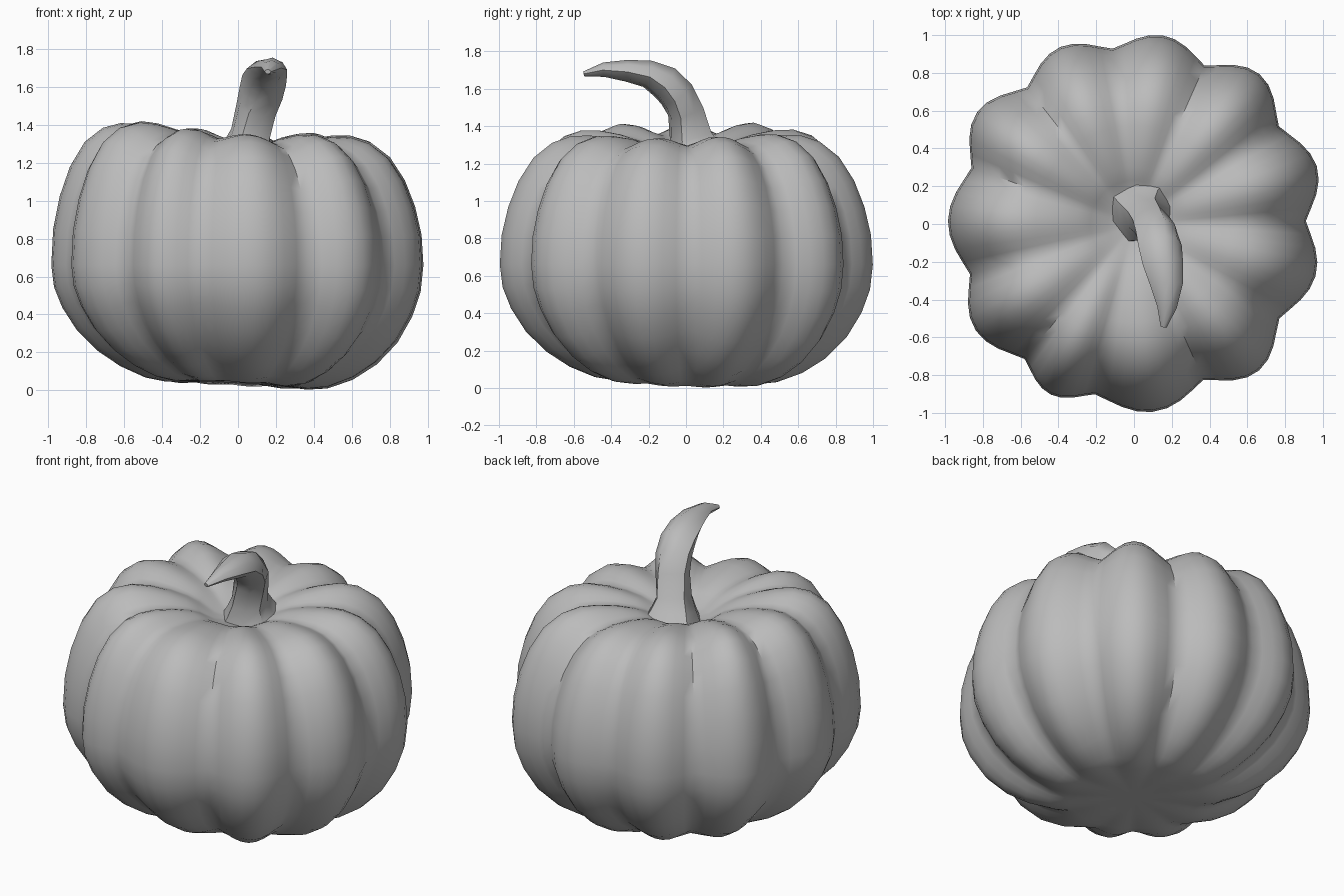
import bpy, bmesh, math
from mathutils import Vector

if "Cube" in bpy.data.objects:
    bpy.data.objects.remove(bpy.data.objects["Cube"])

grey = bpy.data.materials.new("plain grey")
grey.diffuse_color = (0.5, 0.5, 0.5, 1)
grey.use_nodes = True
grey.node_tree.nodes["Principled BSDF"].inputs["Base Color"].default_value = grey.diffuse_color


def loft(name, rings, start, end):
    """Skin closed rings of points and close both ends with a fan."""
    bm = bmesh.new()
    loops = [[bm.verts.new(p) for p in ring] for ring in rings]
    n = len(loops[0])
    for a, b in zip(loops, loops[1:]):
        for i in range(n):
            j = (i + 1) % n
            bm.faces.new((a[i], a[j], b[j], b[i]))
    for loop, tip in ((loops[0], start), (loops[-1], end)):
        v = bm.verts.new(tip)
        for i in range(n):
            bm.faces.new((loop[i], loop[(i + 1) % n], v))
    bmesh.ops.recalc_face_normals(bm, faces=bm.faces)
    mesh = bpy.data.meshes.new(name)
    bm.to_mesh(mesh)
    bm.free()
    mesh.materials.append(grey)
    obj = bpy.data.objects.new(name, mesh)
    bpy.context.collection.objects.link(obj)
    bpy.context.view_layer.objects.active = obj
    obj.select_set(True)
    bpy.ops.object.shade_smooth_by_angle(angle=math.radians(50))
    obj.select_set(False)
    return obj


# Pumpkin body: uneven lobes between grooves (angle, radius)
grooves = [(1, 0.91), (34, 0.925), (66, 0.918), (97, 0.935), (128, 0.918), (161, 0.91),
           (197, 0.908), (231, 0.92), (257, 0.925), (294, 0.903), (327, 0.918), (361, 0.91)]
peaks = [1.015, 1.035, 1.01, 1.015, 1.02, 0.985, 1.01, 1.005, 1.0, 1.02, 1.0]
SEGS = 8
columns = []  # (angle, radius offset from the full outline)
for peak, (a, ra), (b, rb) in zip(peaks, grooves, grooves[1:]):
    for s in range(SEGS):
        t = s / SEGS
        bump = math.sin(math.pi * t) ** 1.3  # round crest, soft groove
        base = ra + (rb - ra) * t
        columns.append((math.radians(a + (b - a) * t), base + (peak - base) * bump - 1))

# Outline: radius, height, groove strength
outline = [(0.2, 0.036, 0), (0.38, 0.024, 0.08), (0.49, 0.038, 0.3), (0.625, 0.09, 0.6),
           (0.75, 0.17, 0.82), (0.86, 0.28, 0.95), (0.94, 0.41, 1), (0.985, 0.53, 1),
           (1.0, 0.66, 1), (0.99, 0.82, 1), (0.955, 0.97, 1), (0.9, 1.11, 1),
           (0.82, 1.235, 1), (0.72, 1.315, 0.9), (0.62, 1.35, 0.7), (0.52, 1.354, 0.5),
           (0.4, 1.34, 0.3), (0.3, 1.315, 0.16), (0.23, 1.285, 0.06), (0.14, 1.23, 0)]


def lean(x, y, z):
    """Uneven height: left side higher, front underside slightly tucked up."""
    top = max(0, z - 0.66) / 0.68
    low = max(0, 0.66 - z) / 0.66
    dz = top * (-0.07 * x + 0.07 * x * x) + low * (-0.055 * x + 0.05 * max(0, -y))
    return Vector((x, y, z + dz))


rings = []
for i, (r, z, strength) in enumerate(outline):
    p, q = outline[max(i - 1, 0)], outline[min(i + 1, len(outline) - 1)]
    dr, dz = q[0] - p[0], q[1] - p[1]
    length = math.hypot(dr, dz)
    nr, nz = dz / length, -dr / length  # outward direction of the outline
    rings.append([lean((r + nr * off * strength) * math.cos(a),
                       (r + nr * off * strength) * math.sin(a),
                       z + nz * off * strength) for a, off in columns])
loft("pumpkin_body", rings, (0, 0, 0.04), (0, 0, 1.21))

# Stem: flared base, bent forward to a thin tip (centre, half width, half height)
path = [((0.05, 0.06, 1.215), 0.185, 0.175), ((0.055, 0.045, 1.275), 0.145, 0.148),
        ((0.065, 0.025, 1.35), 0.108, 0.118), ((0.095, -0.002, 1.48), 0.108, 0.098),
        ((0.122, -0.05, 1.57), 0.115, 0.097), ((0.138, -0.115, 1.635), 0.115, 0.092),
        ((0.153, -0.205, 1.68), 0.105, 0.072), ((0.173, -0.32, 1.697), 0.084, 0.056),
        ((0.175, -0.44, 1.702), 0.05, 0.037), ((0.157, -0.545, 1.68), 0.016, 0.013)]
centres = [Vector(p[0]) for p in path]
rings = []
SIDES = 8
for i, (c, w, h) in enumerate(path):
    along = centres[min(i + 1, len(path) - 1)] - centres[max(i - 1, 0)]
    up = along.cross(Vector((1, 0, 0))).normalized()
    side = up.cross(along).normalized()
    ring = []
    for s in range(SIDES):
        a = 2 * math.pi * (s + 0.3 + 0.08 * i) / SIDES  # slight twist
        k = 1.04 if s % 2 else 0.95  # ribbed section
        ring.append(centres[i] + side * (w * k * math.cos(a)) + up * (h * k * math.sin(a)))
    rings.append(ring)
loft("stem", rings, centres[0], centres[-1])
